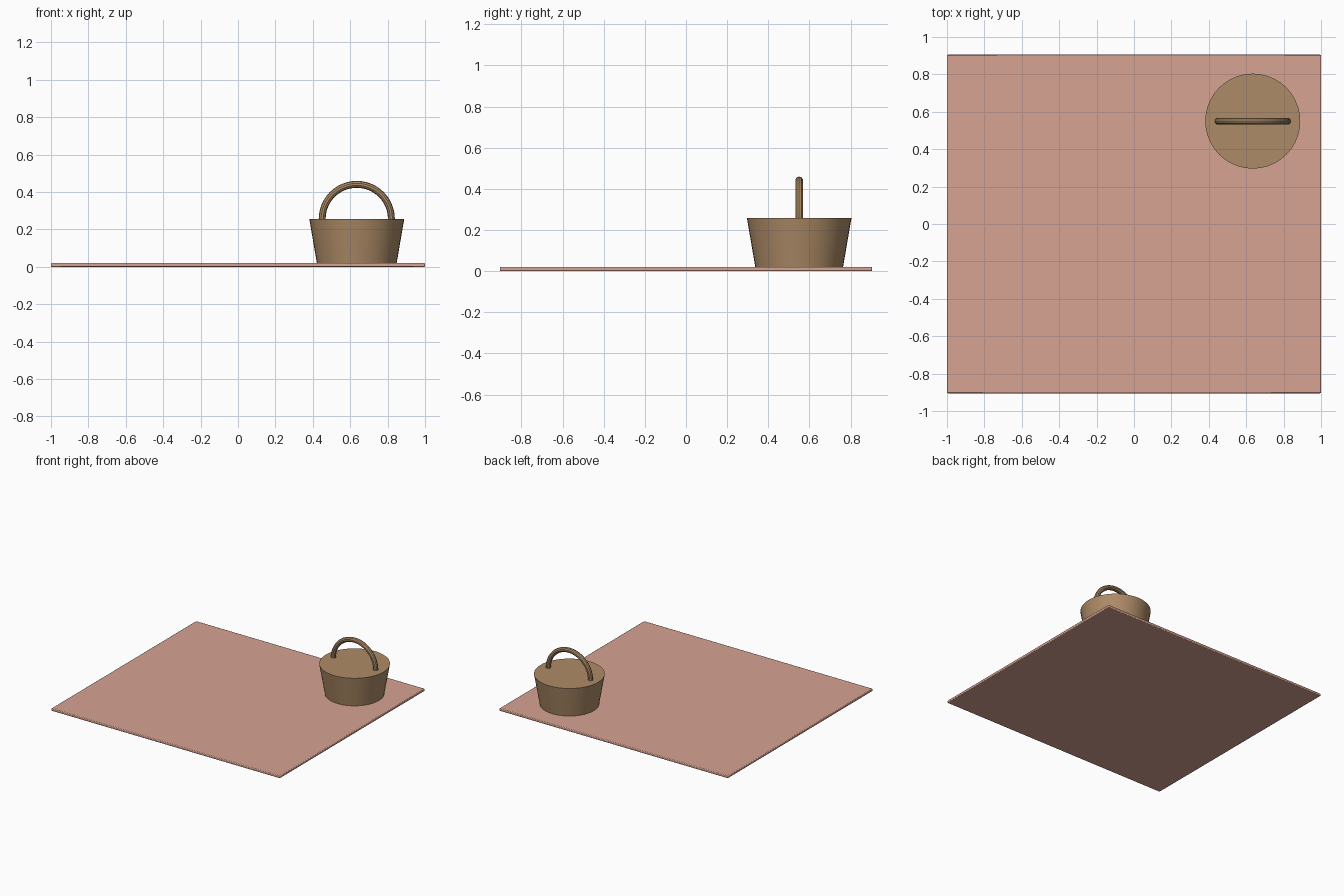
import bpy, bmesh, math

if "Cube" in bpy.data.objects:
    bpy.data.objects.remove(bpy.data.objects["Cube"])


def material(name, rgb):
    m = bpy.data.materials.new(name)
    m.diffuse_color = (*rgb, 1)
    m.use_nodes = True
    m.node_tree.nodes["Principled BSDF"].inputs["Base Color"].default_value = m.diffuse_color
    return m


PINK = material("blanket pink", (0.68, 0.37, 0.29))
WICKER = material("wicker brown", (0.42, 0.26, 0.135))
CX, CY, LID_Z = 0.635, 0.55, 0.257


def finish(obj, name, mat):
    obj.name = name
    obj.data.materials.append(mat)
    bpy.ops.object.select_all(action='DESELECT')
    obj.select_set(True)
    bpy.context.view_layer.objects.active = obj
    bpy.ops.object.shade_smooth_by_angle(angle=math.radians(35))


# Thin picnic blanket with softened edges
bpy.ops.mesh.primitive_cube_add(size=1, location=(0, 0, 0.01))
blanket = bpy.context.object
blanket.scale = (2, 1.81, 0.02)
bpy.ops.object.transform_apply(location=False, rotation=False, scale=True)
bevel = blanket.modifiers.new("soft_edge", 'BEVEL')
bevel.width = 0.005
bevel.segments = 2
finish(blanket, "blanket", PINK)

# Closed tapered basket
bpy.ops.mesh.primitive_cone_add(vertices=40, radius1=0.213, radius2=0.254,
                                depth=LID_Z - 0.018,
                                location=(CX, CY, (LID_Z + 0.018) / 2))
finish(bpy.context.object, "basket", WICKER)

# Half-ring handle: a round section swept over an arch
R, r, STEPS, SIDES = 0.185, 0.0185, 24, 10
bm = bmesh.new()
rings = []
for i in range(STEPS + 1):
    a = math.pi * i / STEPS
    ring = []
    for j in range(SIDES):
        b = 2 * math.pi * j / SIDES
        d = R + r * math.cos(b)
        ring.append(bm.verts.new((d * math.cos(a), r * math.sin(b), d * math.sin(a))))
    rings.append(ring)
for p, q in zip(rings, rings[1:]):
    for j in range(SIDES):
        k = (j + 1) % SIDES
        bm.faces.new((p[j], p[k], q[k], q[j]))
bm.faces.new(rings[0])
bm.faces.new(rings[-1])
bmesh.ops.recalc_face_normals(bm, faces=bm.faces)
mesh = bpy.data.meshes.new("handle")
bm.to_mesh(mesh)
bm.free()
handle = bpy.data.objects.new("handle", mesh)
handle.location = (CX, CY, LID_Z - 0.001)
bpy.context.collection.objects.link(handle)
finish(handle, "handle", WICKER)
